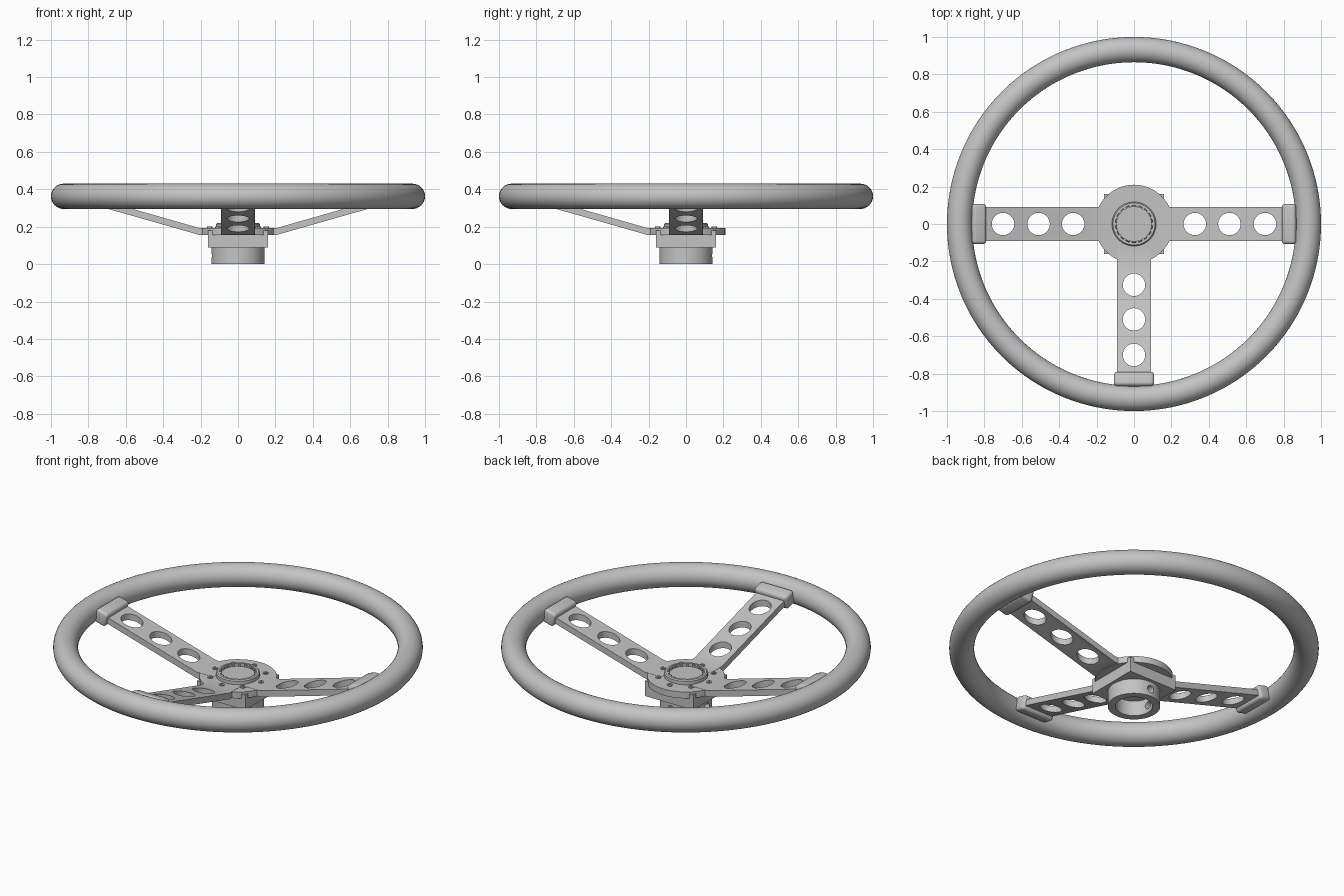
import bpy, bmesh, math
from mathutils import Matrix, Vector

cube = bpy.data.objects.get("Cube")
if cube:
    bpy.data.objects.remove(cube, do_unlink=True)

grey = bpy.data.materials.new("light_grey")
grey.use_nodes = True
grey.diffuse_color = (0.55, 0.55, 0.55, 1)
grey.node_tree.nodes["Principled BSDF"].inputs["Base Color"].default_value = (0.55, 0.55, 0.55, 1)


def add_object(name, bm):
    bmesh.ops.recalc_face_normals(bm, faces=bm.faces)
    mesh = bpy.data.meshes.new(name)
    bm.to_mesh(mesh)
    bm.free()
    mesh.materials.append(grey)
    obj = bpy.data.objects.new(name, mesh)
    bpy.context.collection.objects.link(obj)
    return obj


def activate(obj):
    bpy.ops.object.select_all(action='DESELECT')
    obj.select_set(True)
    bpy.context.view_layer.objects.active = obj


def smooth(obj):
    activate(obj)
    bpy.ops.object.shade_smooth_by_angle(angle=math.radians(35))
    return obj


def lathe(name, profile, steps=64, closed=True):
    """Spin an (r, z) profile around the z axis."""
    bm = bmesh.new()
    verts = [bm.verts.new((r, 0, z)) for r, z in profile]
    edges = [bm.edges.new(p) for p in zip(verts, verts[1:])]
    if closed:
        edges.append(bm.edges.new((verts[-1], verts[0])))
    bmesh.ops.spin(bm, geom=verts + edges, cent=(0, 0, 0), axis=(0, 0, 1),
                   angle=math.tau, steps=steps)
    bmesh.ops.remove_doubles(bm, verts=bm.verts, dist=1e-5)
    return smooth(add_object(name, bm))


def box(name, size, matrix=Matrix(), bevel=0):
    bm = bmesh.new()
    bmesh.ops.create_cube(bm, size=1, matrix=Matrix.Diagonal((*size, 1)))
    if bevel:
        bmesh.ops.bevel(bm, geom=bm.edges[:], offset=bevel, segments=4,
                        profile=0.5, affect='EDGES')
    bm.transform(matrix)
    return add_object(name, bm)


def cut(obj, matrices, radius, depth):
    """Cut round holes, one for each matrix."""
    for m in matrices:
        bm = bmesh.new()
        bmesh.ops.create_cone(bm, cap_ends=True, segments=32, radius1=radius,
                              radius2=radius, depth=depth, matrix=m)
        cutter = add_object("cutter", bm)
        cutter.hide_render = True
        mod = obj.modifiers.new("hole", 'BOOLEAN')
        mod.operation, mod.solver, mod.object = 'DIFFERENCE', 'EXACT', cutter
        activate(obj)
        bpy.ops.object.modifier_apply(modifier=mod.name)
        bpy.data.objects.remove(cutter, do_unlink=True)


def copy_turned(obj, name, angle):
    new = bpy.data.objects.new(name, obj.data)
    new.matrix_world = Matrix.Rotation(angle, 4, 'Z')
    bpy.context.collection.objects.link(new)


# Round rim
bm_profile = [(0.9325 + 0.0675 * math.cos(i * math.tau / 32),
               0.3625 + 0.0675 * math.sin(i * math.tau / 32)) for i in range(32)]
lathe("rim", bm_profile, steps=128)

# Column sleeve with bore and two set-screw holes
sleeve = lathe("column_sleeve", [(0.1, 0), (0.142, 0), (0.142, 0.095), (0.1, 0.095)])
side = Matrix.Translation((0, 0.12, 0.045)) @ Matrix.Rotation(math.pi / 2, 4, 'X')
cut(sleeve, [side, Matrix.Rotation(math.pi / 2, 4, 'Z') @ side], 0.022, 0.1)
smooth(sleeve)

# Square boss and round hub plate
box("hub_boss", (0.32, 0.32, 0.09), Matrix.Translation((0, 0, 0.135)))
lathe("hub_plate", [(0, 0.155), (0.21, 0.155), (0.21, 0.193), (0, 0.193)], closed=False)

# Centre button with raised, notched ring
lathe("button_ring", [(0.1, 0.19), (0.118, 0.19), (0.118, 0.214), (0.112, 0.22), (0.1, 0.22)])
lathe("button", [(0, 0.205), (0.095, 0.205), (0.1, 0.19)], closed=False)
for i in range(18):
    turn = Matrix.Rotation(i * math.tau / 18, 4, 'Z')
    box("ring_tooth", (0.012, 0.014, 0.02), turn @ Matrix.Translation((0.097, 0, 0.207)))

# Hub screws with hexagonal sockets
for i in range(8):
    screw = lathe("hub_screw", [(0.007, 0.19), (0.015, 0.19), (0.015, 0.2), (0.007, 0.2)], steps=6)
    screw.matrix_world = Matrix.Rotation(i * math.tau / 8, 4, 'Z') @ Matrix.Translation((0.152, 0, 0))

# Dished spoke with three lightening holes
slope = 0.285
rise = 0.67 * slope
section = [(0.1, 0.157), (0.21, 0.157), (0.88, 0.157 + rise),
           (0.88, 0.194 + rise), (0.21, 0.194), (0.1, 0.194)]
bm = bmesh.new()
face = bm.faces.new([bm.verts.new((x, -0.092, z)) for x, z in section])
extruded = bmesh.ops.extrude_face_region(bm, geom=[face])["geom"]
bmesh.ops.translate(bm, vec=Vector((0, 0.184, 0)),
                    verts=[g for g in extruded if isinstance(g, bmesh.types.BMVert)])
spoke = add_object("left_spoke", bm)
cut(spoke, [Matrix.Translation((x, 0, 0.25)) for x in (0.325, 0.51, 0.7)], 0.06, 0.6)
smooth(spoke)

# Rounded clamp joining spoke to rim
clamp = box("left_clamp", (0.078, 0.216, 0.085),
            Matrix.Translation((0.835, 0, 0.354)) @ Matrix.Rotation(-math.atan(slope), 4, 'Y'),
            bevel=0.018)
smooth(clamp)

for label, angle in (("right", math.pi), ("front", -math.pi / 2)):
    copy_turned(spoke, label + "_spoke", angle)
    copy_turned(clamp, label + "_clamp", angle)
